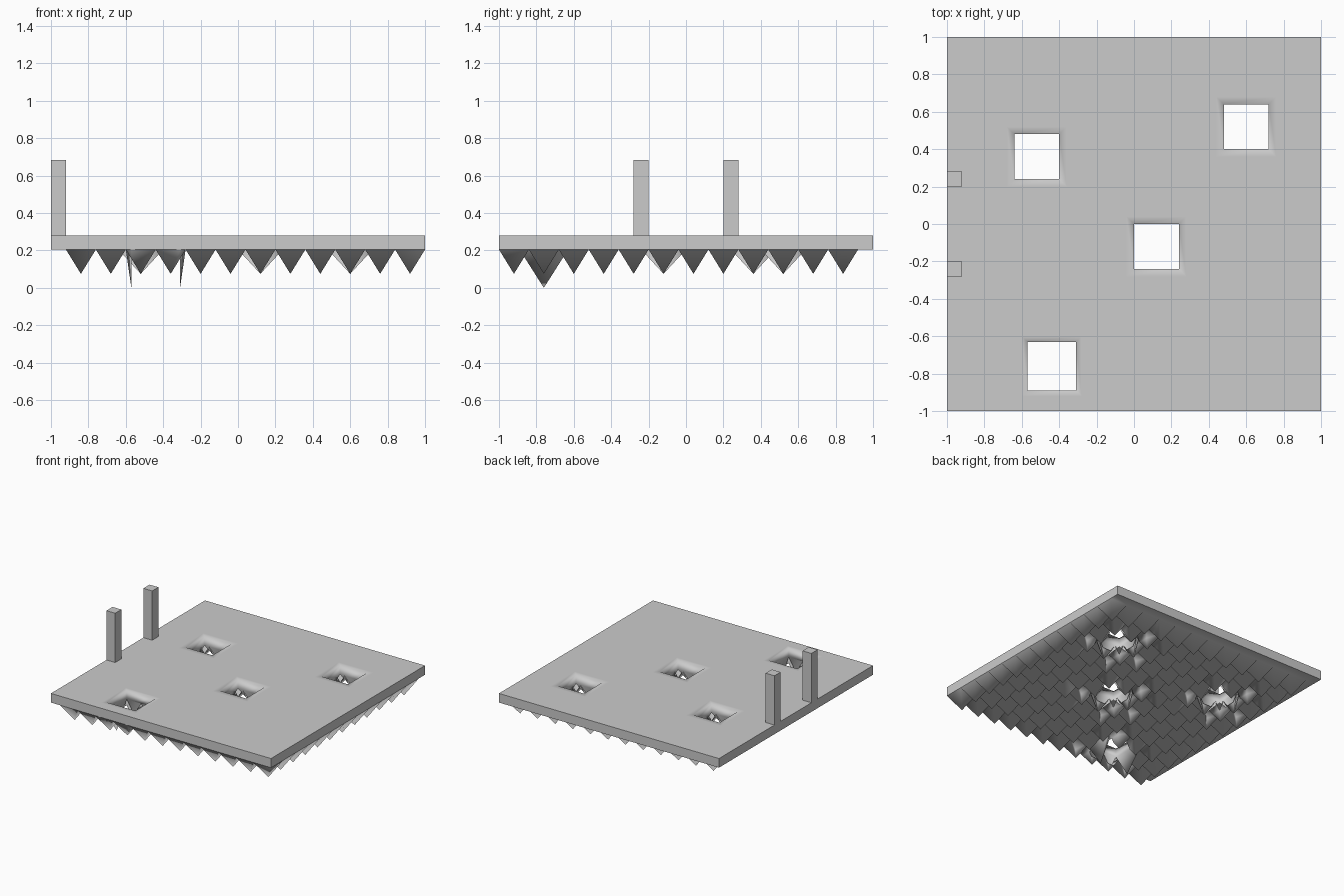
import bpy, bmesh
from mathutils import Vector, Matrix

if "Cube" in bpy.data.objects:
    bpy.data.objects.remove(bpy.data.objects["Cube"])

TOP, BOT, TIP, CELL = 0.28, 0.205, 0.075, 0.16
OUT = 0.16  # half width of the shading ring around each opening
# centre x, centre y, half width of the opening, large-fang hole or not
HOLES = [(-0.52, 0.36, 0.12, False), (0.60, 0.52, 0.12, False),
         (0.12, -0.12, 0.12, False), (-0.44, -0.76, 0.13, True)]

grey = bpy.data.materials.new("stone_grey")
grey.diffuse_color = (0.57, 0.57, 0.57, 1)
grey.use_nodes = True
grey.node_tree.nodes["Principled BSDF"].inputs["Base Color"].default_value = grey.diffuse_color


def face(bm, *pts):
    return bm.faces.new([bm.verts.new(p) for p in pts])


def finish(name, bm, smooth=False):
    bmesh.ops.remove_doubles(bm, verts=bm.verts, dist=1e-4)
    for f in bm.faces:
        f.smooth = smooth
    me = bpy.data.meshes.new(name)
    bm.to_mesh(me)
    bm.free()
    me.materials.append(grey)
    ob = bpy.data.objects.new(name, me)
    bpy.context.collection.objects.link(ob)
    return ob


def in_hole(c, use_out):
    return any(max(abs(c.x - x), abs(c.y - y)) < (OUT if use_out else h) - 1e-4
               for x, y, h, _ in HOLES)


# Four outer sides of the slab
bm = bmesh.new()
ring = [(-1, -1), (1, -1), (1, 1), (-1, 1)]
for a, b in zip(ring, ring[1:] + ring[:1]):
    face(bm, (*a, BOT), (*b, BOT), (*b, TOP), (*a, TOP))
finish("platform_sides", bm)

# Slab top, left open at the holes
bm = bmesh.new()
s = 0.08
for i in range(25):
    for j in range(25):
        x, y = -1 + i * s, -1 + j * s
        if not in_hole(Vector((x + s / 2, y + s / 2, 0)), True):
            face(bm, (x, y, TOP), (x + s, y, TOP), (x + s, y + s, TOP), (x, y + s, TOP))
# Hole rims, walls and hanging fangs, smoothly joined to the top
for cx, cy, h, big in HOLES:
    prof = [(OUT, TOP), (h, TOP), (h, BOT)]
    for k in range(4):
        m = Matrix.Translation((cx, cy, 0)) @ Matrix.Rotation(k * 1.5707963, 4, 'Z')

        def put(*pts):
            face(bm, *[m @ Vector(p) for p in pts])

        for (r0, z0), (r1, z1) in zip(prof, prof[1:]):
            put((r0, -r0, z0), (r0, r0, z0), (r1, r1, z1), (r1, -r1, z1))
        A, B, C, D = (h, -h, BOT), (h, h, BOT), (OUT, h, BOT), (OUT, -h, BOT)
        if big and k % 2:    # two flaps running out to the neighbouring spikes
            put(A, (h, 0, BOT), (OUT, -0.08, TIP))
            put((h, 0, BOT), B, (OUT, 0.08, TIP))
        elif big:            # one long solid fang
            tip = (h, 0, 0)
            for tri in ((A, B, tip), (C, D, tip), (D, A, tip), (B, C, tip)):
                put(*tri)
        else:                # one flap running out to the neighbouring spike
            put(A, B, (OUT, 0, TIP))
finish("platform_top", bm, True)

# Underside covered in inverted pyramids, plus plain border strips
bm = bmesh.new()
for i in range(-1, 12):
    for j in range(13):
        x0, x1 = max(-1, -0.92 + i * CELL), -0.92 + (i + 1) * CELL
        y0, y1 = -1 + j * CELL, min(1, -1 + (j + 1) * CELL)
        q = [(x0, y0, BOT), (x0, y1, BOT), (x1, y1, BOT), (x1, y0, BOT)]
        if i < 0 or j == 12:
            face(bm, *q)
            continue
        for k in range(4):
            face(bm, q[k], q[(k + 1) % 4], ((x0 + x1) / 2, (y0 + y1) / 2, TIP))
bmesh.ops.remove_doubles(bm, verts=bm.verts, dist=1e-4)
# Cut the openings out of the spikes
for x, y, h, _ in HOLES:
    for d in (Vector((1, 0, 0)), Vector((-1, 0, 0)), Vector((0, 1, 0)), Vector((0, -1, 0))):
        c = Vector((x, y, 0))
        near = [f for f in bm.faces
                if max(abs(v) for v in (f.calc_center_median() - c).xy) < 0.3]
        geom = set(near)
        for f in near:
            geom.update(f.edges)
            geom.update(f.verts)
        bmesh.ops.bisect_plane(bm, geom=list(geom), plane_co=c + d * h, plane_no=d, dist=1e-5)
bmesh.ops.delete(bm, geom=[f for f in bm.faces if in_hole(f.calc_center_median(), False)],
                 context='FACES')
finish("underside_spikes", bm, True)

# Two posts on the left edge
for side, y in (("front", -0.24), ("back", 0.24)):
    bm = bmesh.new()
    bmesh.ops.create_cube(bm, size=1, matrix=Matrix.Translation((-0.96, y, (TOP + 0.685) / 2))
                          @ Matrix.Diagonal((0.08, 0.08, 0.685 - TOP, 1)))
    finish(f"post_{side}", bm)
